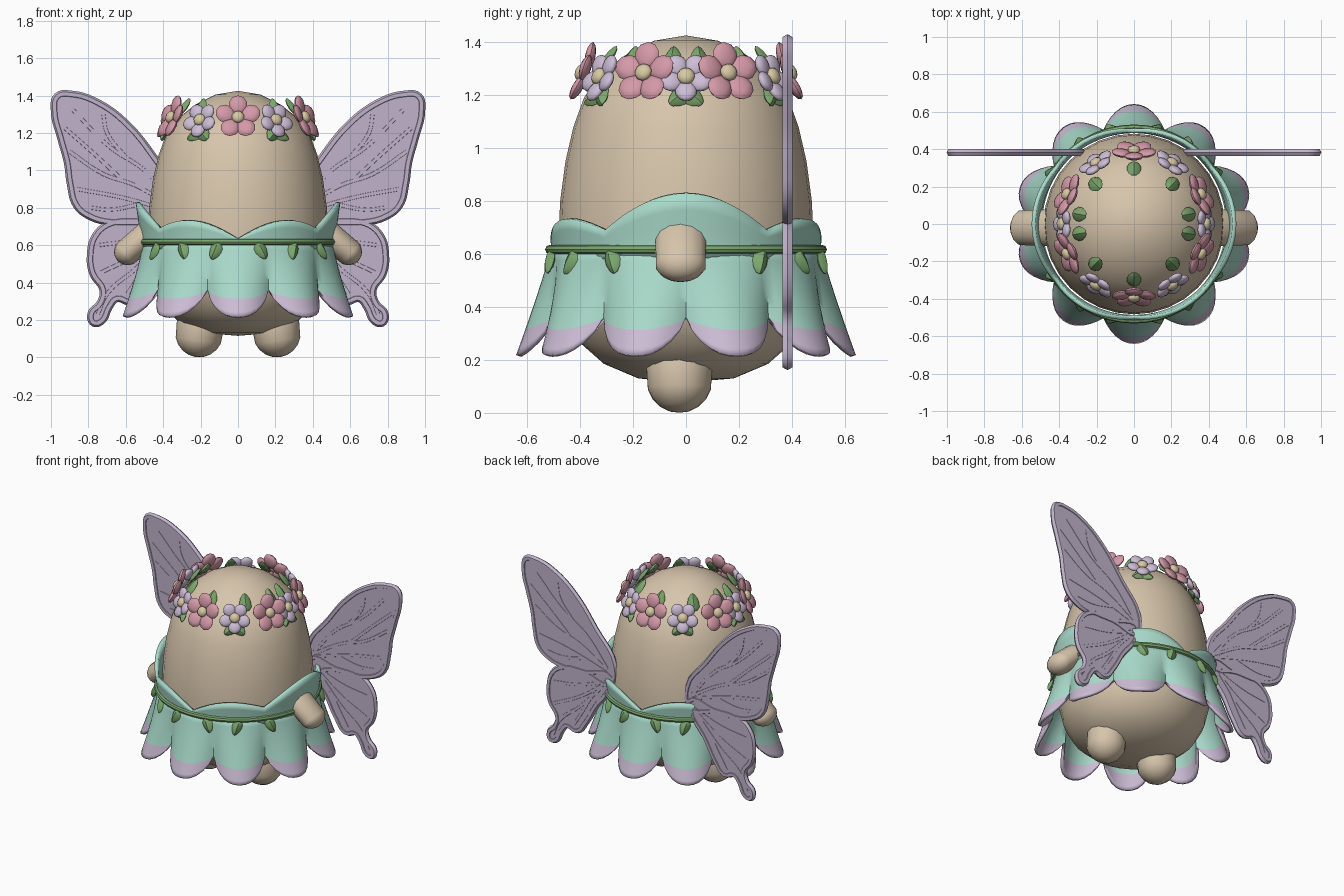
import bpy
import bmesh
from math import sin, cos, pi, radians, degrees
from mathutils import Matrix, Vector

cube = bpy.data.objects.get("Cube")
if cube:
    bpy.data.objects.remove(cube, do_unlink=True)


def material(name, r, g, b):
    m = bpy.data.materials.new(name)
    m.use_nodes = True
    m.diffuse_color = (r, g, b, 1)
    bsdf = next(n for n in m.node_tree.nodes if n.type == 'BSDF_PRINCIPLED')
    bsdf.inputs["Base Color"].default_value = (r, g, b, 1)
    return m


SAND = material("sand", .68, .56, .41)
MINT = material("mint", .40, .71, .60)
LILAC = material("lilac", .61, .51, .67)
WING = material("wing lavender", .53, .45, .60)
PINK = material("pink", .66, .32, .39)
GREEN = material("leaf green", .20, .39, .15)
CREAM = material("cream", .68, .58, .36)


def smooth(ob, angle=40):
    bpy.ops.object.select_all(action='DESELECT')
    ob.select_set(True)
    bpy.context.view_layer.objects.active = ob
    bpy.ops.object.shade_smooth_by_angle(angle=radians(angle))


def add_mesh(name, bm, mats, angle=40):
    me = bpy.data.meshes.new(name)
    bm.to_mesh(me)
    bm.free()
    for m in mats:
        me.materials.append(m)
    ob = bpy.data.objects.new(name, me)
    bpy.context.collection.objects.link(ob)
    smooth(ob, angle)
    return ob


def mirror(ob):
    ob.modifiers.new("mirror", 'MIRROR').use_clip = False


def sheet(name, cols, rows, point, mats, lower_rows=0, thickness=0):
    """Closed ring of faces; point(angle, row) gives each position."""
    bm = bmesh.new()
    grid = [[bm.verts.new(point(2 * pi * c / cols, r)) for c in range(cols)]
            for r in range(rows + 1)]
    for r in range(rows):
        for c in range(cols):
            d = (c + 1) % cols
            f = bm.faces.new((grid[r][c], grid[r + 1][c], grid[r + 1][d], grid[r][d]))
            f.material_index = int(r >= rows - lower_rows and lower_rows > 0)
    bmesh.ops.remove_doubles(bm, verts=bm.verts, dist=.0005)
    bmesh.ops.recalc_face_normals(bm, faces=bm.faces)
    ob = add_mesh(name, bm, mats)
    if thickness:
        mod = ob.modifiers.new("thickness", 'SOLIDIFY')
        mod.thickness, mod.offset = thickness, 0
    return ob


def polar(r, a, z):
    return Vector((r * cos(a), r * sin(a), z))


# Egg-shaped body
profile = [(0, 1.425), (.12, 1.405), (.23, 1.35), (.32, 1.28), (.385, 1.19), (.425, 1.08),
           (.455, .95), (.475, .8), (.483, .62), (.475, .48), (.445, .35), (.395, .26),
           (.31, .185), (.18, .13), (0, .115)]
sheet("body", 32, len(profile) - 1,
      lambda a, r: polar(profile[r][0], a, profile[r][1]), [SAND])

# Petal skirt: ten scalloped petals with lilac tips
WAIST, PETALS, UPPER, LOWER = .62, 10, 6, 4


def skirt_point(a, row):
    u = abs(((a * PETALS / (2 * pi)) % 1) * 2 - 1)
    u = abs(((degrees(a) - 18) / 36 + .5) % 1 * 2 - 1)
    edge = .31 + .045 * u * u
    hem = .215 + .145 * u ** 2.5
    if row <= UPPER:
        z = WAIST + (edge - WAIST) * row / UPPER
    else:
        z = edge + (hem - edge) * (row - UPPER) / LOWER
    t = (WAIST - z) / .4
    return polar(.5 + .03 * t + .1 * t ** 1.15 * (1 - u * u), a, z)


sheet("petal_skirt", 120, UPPER + LOWER, skirt_point, [MINT, LILAC], LOWER, .02)


# Wrap collar: tall lobes at the sides, lower ones front and back
def collar_point(a, row):
    t = degrees(abs((a + pi / 2) % pi - pi / 2))
    if t < 36:
        top = .69 + .14 * cos(radians(t * 2.5))
    else:
        v = (t - 36) / 54
        top = .69 - .055 * v * v + .055 * sin(pi * v)
    z = .58 + (top - .58) * row / 4
    return polar(.497 + .14 * max(0, z - .62) + .01 * cos(a) ** 2, a, z)


sheet("wrap_collar", 80, 4, collar_point, [MINT], 0, .022)


# Arms and feet
def blob(name, start, end, radii, mat):
    axis = Vector(end) - Vector(start)
    bm = bmesh.new()
    bmesh.ops.create_uvsphere(bm, u_segments=14, v_segments=10, radius=1)
    for v in bm.verts:
        far = v.co.z > .01
        v.co = Vector(v.co[i] * radii[i] for i in range(3))
        if far:
            v.co.z += axis.length
    turn = axis.to_track_quat('Z', 'Y').to_matrix().to_4x4()
    bm.transform(Matrix.Translation(start) @ turn)
    mirror(add_mesh(name, bm, [mat], 60))


blob("arms", (.43, -.02, .70), (.585, -.02, .57), (.1, .075, .08), SAND)
blob("feet", (.2, -.025, .18), (.207, -.025, .13), (.128, .128, .13), SAND)


def frame(angle, r, z, tilt, roll=0):
    """Placement facing outward, angle measured from the front."""
    a, t = radians(angle - 90), radians(tilt)
    out, up = Vector((cos(a), sin(a), 0)), Vector((0, 0, 1))
    n = out * cos(t) + up * sin(t)
    y = up * cos(t) - out * sin(t)
    m = Matrix((y.cross(n), y, n)).transposed().to_4x4()
    m.translation = out * r + up * z
    return m @ Matrix.Rotation(radians(roll), 4, 'Z')


# Leaf: a pointed, folded blade that grows along local y
def leaf(name, place, length, width):
    bm = bmesh.new()
    bmesh.ops.create_uvsphere(bm, u_segments=8, v_segments=6, radius=1)
    bm.transform(Matrix.Rotation(-pi / 2, 4, 'X'))
    for v in bm.verts:
        t = (v.co.y + 1) / 2
        v.co = Vector((v.co.x * width * (1.15 - .5 * t), t * length,
                       v.co.z * .014 - abs(v.co.x) * .012))
    bm.transform(place)
    add_mesh(name, bm, [GREEN])


# Vine belt with hanging leaves
bpy.ops.mesh.primitive_torus_add(major_radius=.515, minor_radius=.017, major_segments=48,
                                 minor_segments=8, location=(0, 0, .617))
belt = bpy.context.object
belt.name = "vine_belt"
belt.data.materials.append(GREEN)
smooth(belt)
for base in (0, 180):
    for i, step in enumerate((-56, -36, -11.5, 11.5, 36, 56)):
        leaf("belt_leaf", frame(base + step, .522, .615, 14, 180 + (25 if i % 2 else -20)),
             .1, .036)


# Crown flowers with five petals
def flower(name, place, radius, mat):
    bm = bmesh.new()
    for i in range(5):
        m = Matrix.Rotation(2 * pi * i / 5, 4, 'Z') @ Matrix.Translation((0, radius * .57, .006))
        m = m @ Matrix.Rotation(radians(10), 4, 'X')
        m = m @ Matrix.Diagonal((radius * .42, radius * .45, .02, 1))
        bmesh.ops.create_icosphere(bm, subdivisions=2, radius=1, matrix=m)
    petals = len(bm.faces)
    bmesh.ops.create_icosphere(
        bm, subdivisions=2, radius=1,
        matrix=Matrix.Translation((0, 0, .016)) @ Matrix.Diagonal((.034, .034, .022, 1)))
    for i, f in enumerate(bm.faces):
        f.material_index = int(i >= petals)
    bm.transform(place)
    add_mesh(name, bm, [mat, CREAM])


for angle in (0, 66, 114, 180, 246, 294):
    flower("pink_flower", frame(angle, .382, 1.28, 22), .122, PINK)
for angle in (32, 90, 148, 212, 270, 328):
    flower("lilac_flower", frame(angle, .375, 1.265, 24, 36), .1, LILAC)
    for side in (-1, 1):
        leaf("lower_crown_leaf", frame(angle + side * 4, .375, 1.235, 25, 180 - side * 50),
             .12, .042)
for angle in (0, 44, 80, 100, 136, 180, 224, 260, 280, 316):
    leaf("upper_crown_leaf", frame(angle, .335, 1.29, 38), .12, .042)


# Wings: flat panels with a raised rim and veins, drawn in x and z
def wing_curve(name, lines, mat, closed, half, panel=False):
    cu = bpy.data.curves.new(name, 'CURVE')
    cu.dimensions = '2D' if panel else '3D'
    cu.fill_mode = 'BOTH' if panel else 'FULL'
    cu.resolution_u = 5
    cu.bevel_resolution = 1
    if panel:
        cu.extrude = half
    else:
        cu.bevel_depth = half
    for pts in lines:
        s = cu.splines.new('BEZIER')
        s.bezier_points.add(len(pts) - 1)
        for bp, (x, z) in zip(s.bezier_points, pts):
            bp.co = (x, z, 0)
            bp.handle_left_type = bp.handle_right_type = 'AUTO'
        s.use_cyclic_u = closed
    ob = bpy.data.objects.new(name, cu)
    bpy.context.collection.objects.link(ob)
    bpy.ops.object.select_all(action='DESELECT')
    ob.select_set(True)
    bpy.context.view_layer.objects.active = ob
    bpy.ops.object.convert(target='MESH')
    ob = bpy.context.object
    ob.data.transform(Matrix.Translation((0, .383, 0)) @ Matrix.Rotation(pi / 2, 4, 'X'))
    ob.data.materials.clear()
    ob.data.materials.append(mat)
    smooth(ob)
    mirror(ob)


upper = [(.29, .84), (.43, 1.04), (.59, 1.24), (.75, 1.36), (.89, 1.405), (.965, 1.395),
         (.98, 1.32), (.945, 1.17), (.91, 1.04), (.895, .93), (.86, .81), (.78, .75),
         (.68, .725), (.5, .72), (.31, .7)]
lower = [(.3, .74), (.5, .73), (.68, .715), (.76, .65), (.787, .55), (.775, .45), (.72, .36),
         (.735, .29), (.785, .23), (.77, .185), (.73, .195), (.69, .27), (.65, .315),
         (.57, .3), (.5, .38), (.42, .52), (.33, .64)]
for name, outline in (("upper_wing", upper), ("lower_wing", lower)):
    wing_curve(name, [outline], WING, True, .014, True)
    wing_curve(name + "_rim", [outline], WING, True, .021)

veins = [[(.33, .8), (.5, 1.0), (.68, 1.12), (.88, 1.32)], [(.6, 1.07), (.7, 1.2), (.72, 1.3)],
         [(.33, .79), (.55, .92), (.72, .98), (.9, 1.1)], [(.62, .95), (.76, 1.08), (.93, 1.23)],
         [(.33, .77), (.6, .85), (.86, .9)], [(.52, .82), (.68, .79), (.79, .8)],
         [(.35, .7), (.55, .63), (.74, .6)], [(.36, .68), (.54, .55), (.74, .45)],
         [(.37, .66), (.54, .48), (.7, .34), (.75, .23)], [(.46, .56), (.54, .42), (.59, .34)]]
wing_curve("wing_veins", veins, WING, False, .018)
